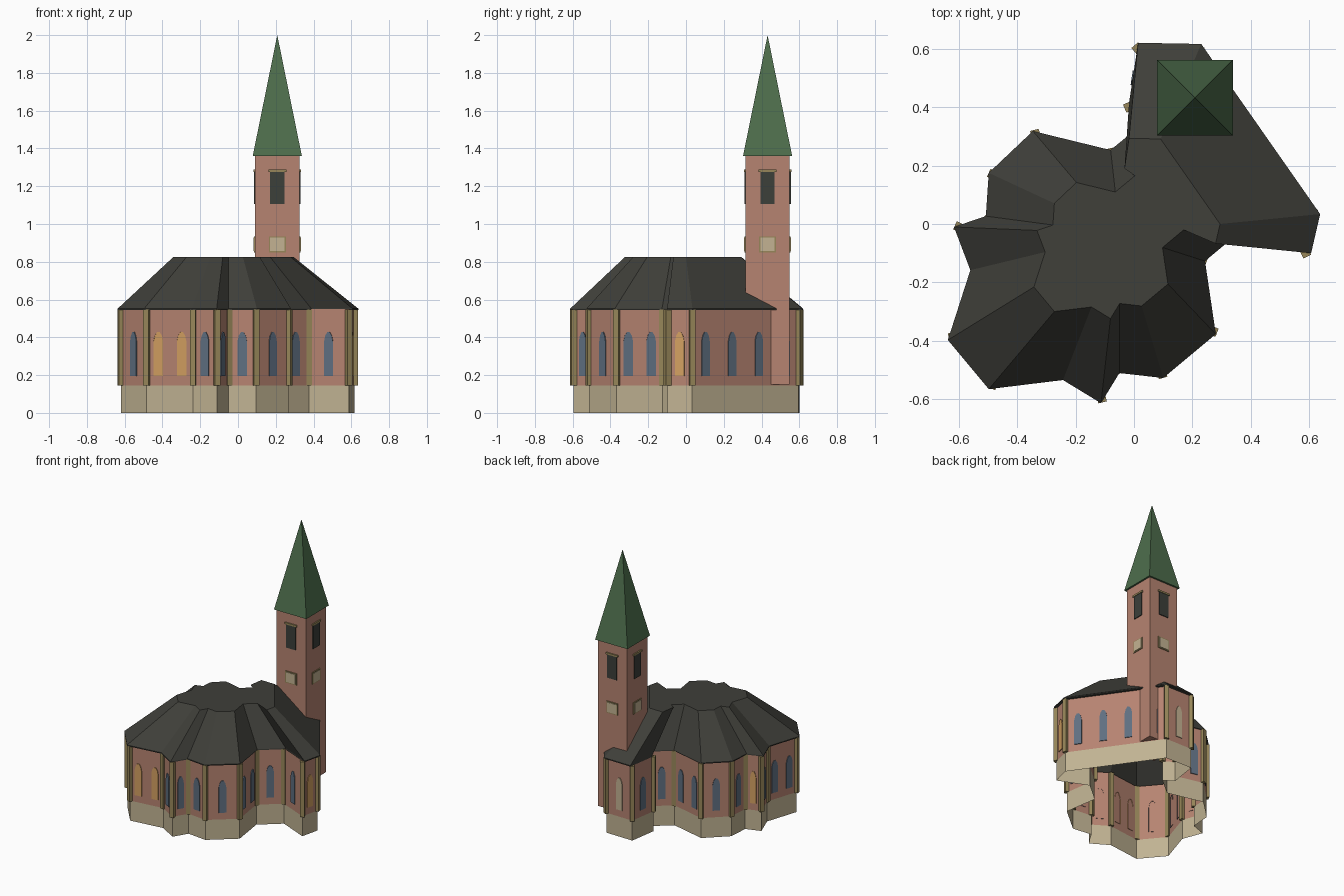
import bpy, bmesh, math
from mathutils import Vector, Matrix

if "Cube" in bpy.data.objects:
    bpy.data.objects.remove(bpy.data.objects["Cube"])


def mat(name, *rgb):
    m = bpy.data.materials.new(name)
    m.diffuse_color = (*rgb, 1)
    m.use_nodes = True
    m.node_tree.nodes["Principled BSDF"].inputs["Base Color"].default_value = m.diffuse_color
    return m


BRICK = mat("brick", .47, .23, .165)
ROOF = mat("slate_roof", .05, .05, .042)
GREEN = mat("copper_green", .075, .155, .072)
STONE = mat("plinth_stone", .53, .45, .29)
TRIM = mat("ochre_trim", .31, .24, .10)
GLASS = mat("blue_glass", .115, .16, .22)
AMBER = mat("amber_glass", .65, .35, .12)
PALE = mat("pale_glass", .55, .45, .29)
DARK = mat("louvre_dark", .045, .05, .042)

# Eave outline, counterclockwise from the right wing
PLAN = [(.637, .034), (.23, .616), (.014, .62), (-.017, .414), (.054, .364),
        (-.08, .253), (-.346, .318), (-.497, .175), (-.507, .027), (-.616, -.01),
        (-.56, -.158), (-.637, -.397), (-.497, -.565), (-.243, -.534),
        (-.113, -.613), (-.05, -.51), (.1, -.527), (.28, -.377), (.243, -.127),
        (.388, -.006), (.606, -.1)]
MID = Vector((-.048, -.034))


def ring(s):
    return [MID + (Vector(p) - MID) * s for p in PLAN]


def finish(name, bm, material):
    me = bpy.data.meshes.new(name)
    bm.to_mesh(me)
    bm.free()
    me.materials.append(material)
    ob = bpy.data.objects.new(name, me)
    bpy.context.collection.objects.link(ob)
    return ob


def loft(name, levels, material, cap=False):
    """Skin the plan through (scale, z) levels."""
    bm = bmesh.new()
    rows = [[bm.verts.new((p.x, p.y, z)) for p in ring(s)] for s, z in levels]
    n = len(PLAN)
    for a, b in zip(rows, rows[1:]):
        for i in range(n):
            j = (i + 1) % n
            bm.faces.new((a[i], a[j], b[j], b[i]))
    if cap:
        bm.faces.new(rows[-1])
    return finish(name, bm, material)


def add_box(bm, centre, size, angle=0):
    m = (Matrix.Translation(centre) @ Matrix.Rotation(angle, 4, 'Z')
         @ Matrix.Diagonal((*size, 1)))
    bmesh.ops.create_cube(bm, size=1, matrix=m)


def add_plate(bm, outline, centre, angle, depth):
    """Extruded flat outline (u, z) standing on a wall whose normal is at angle."""
    t = Vector((-math.sin(angle), math.cos(angle), 0))
    out = Vector((math.cos(angle), math.sin(angle), 0))
    pts = [Vector((*centre, z)) + t * u for u, z in outline]
    back = [bm.verts.new(p - out * .003) for p in pts]
    front = [bm.verts.new(p + out * depth) for p in pts]
    bm.faces.new(front)
    n = len(pts)
    for i in range(n):
        j = (i + 1) % n
        bm.faces.new((back[i], back[j], front[j], front[i]))


def arch(w, z0, z1):
    """Window outline with a pointed head."""
    h = w / 2
    return [(-h, z0), (h, z0), (h, z1 - .05), (h * .75, z1 - .022), (h * .3, z1 - .003),
            (-h * .3, z1 - .003), (-h * .75, z1 - .022), (-h, z1 - .05)]


# Hall: open shells following the plan
loft("plinth", [(.97, 0), (.97, .145)], STONE)
loft("hall_walls", [(.97, .145), (.97, .55)], BRICK)
loft("hall_roof", [(.97, .545), (1, .545), (1, .552), (.5, .825)], ROOF, cap=True)

# Corner posts and arched windows
walls = ring(.97)
posts = bmesh.new()
panes = {GLASS: bmesh.new(), AMBER: bmesh.new(), PALE: bmesh.new()}
special = {20: AMBER, 12: AMBER, 8: AMBER, 1: PALE}
for i, p in enumerate(walls):
    q = walls[(i + 1) % len(walls)]
    prev = walls[i - 1]
    bis = (q - p).normalized() + (p - prev).normalized()
    add_box(posts, (p.x, p.y, .346), (.03, .03, .402), math.atan2(bis.y, bis.x))
    d = q - p
    angle = math.atan2(-d.x, d.y)
    length = (Vector(PLAN[(i + 1) % len(PLAN)]) - Vector(PLAN[i])).length
    n = max(1, round(length / .16))
    width = min(.05, length * .36)
    for k in range(n):
        c = p + d * ((k + .5) / n)
        add_plate(panes[special.get(i, GLASS)], arch(width, .195, .43), c, angle, .005)
finish("corner_posts", posts, TRIM)
for m, bm in panes.items():
    finish(m.name + "_windows", bm, m)

# Tower shaft and spire
TX, TY, H = .208, .432, .117
bm = bmesh.new()
add_box(bm, (TX, TY, .755), (2 * H, 2 * H, 1.21))
finish("tower", bm, BRICK)
bm = bmesh.new()
bmesh.ops.create_cone(bm, cap_ends=True, segments=4, radius1=.13 * math.sqrt(2), radius2=0,
                      depth=.64, matrix=Matrix.Translation((TX, TY, 1.68))
                      @ Matrix.Rotation(math.pi / 4, 4, 'Z'))
finish("spire", bm, GREEN)

# Belfry openings, lintels and stone panels on all four sides
louvres, lintels, frames, panels = (bmesh.new() for _ in range(4))


def rect(w, z0, z1):
    return [(-w / 2, z0), (w / 2, z0), (w / 2, z1), (-w / 2, z1)]


for k in range(4):
    a = k * math.pi / 2
    c = Vector((TX + H * math.cos(a), TY + H * math.sin(a)))
    add_plate(louvres, rect(.075, 1.105, 1.275), c, a, .006)
    add_plate(lintels, rect(.095, 1.275, 1.288), c, a, .009)
    add_plate(frames, rect(.09, .85, .935), c, a, .005)
    add_plate(panels, rect(.075, .857, .928), c, a, .008)
finish("belfry_louvres", louvres, DARK)
finish("belfry_lintels", lintels, TRIM)
finish("panel_frames", frames, TRIM)
finish("tower_panels", panels, PALE)
